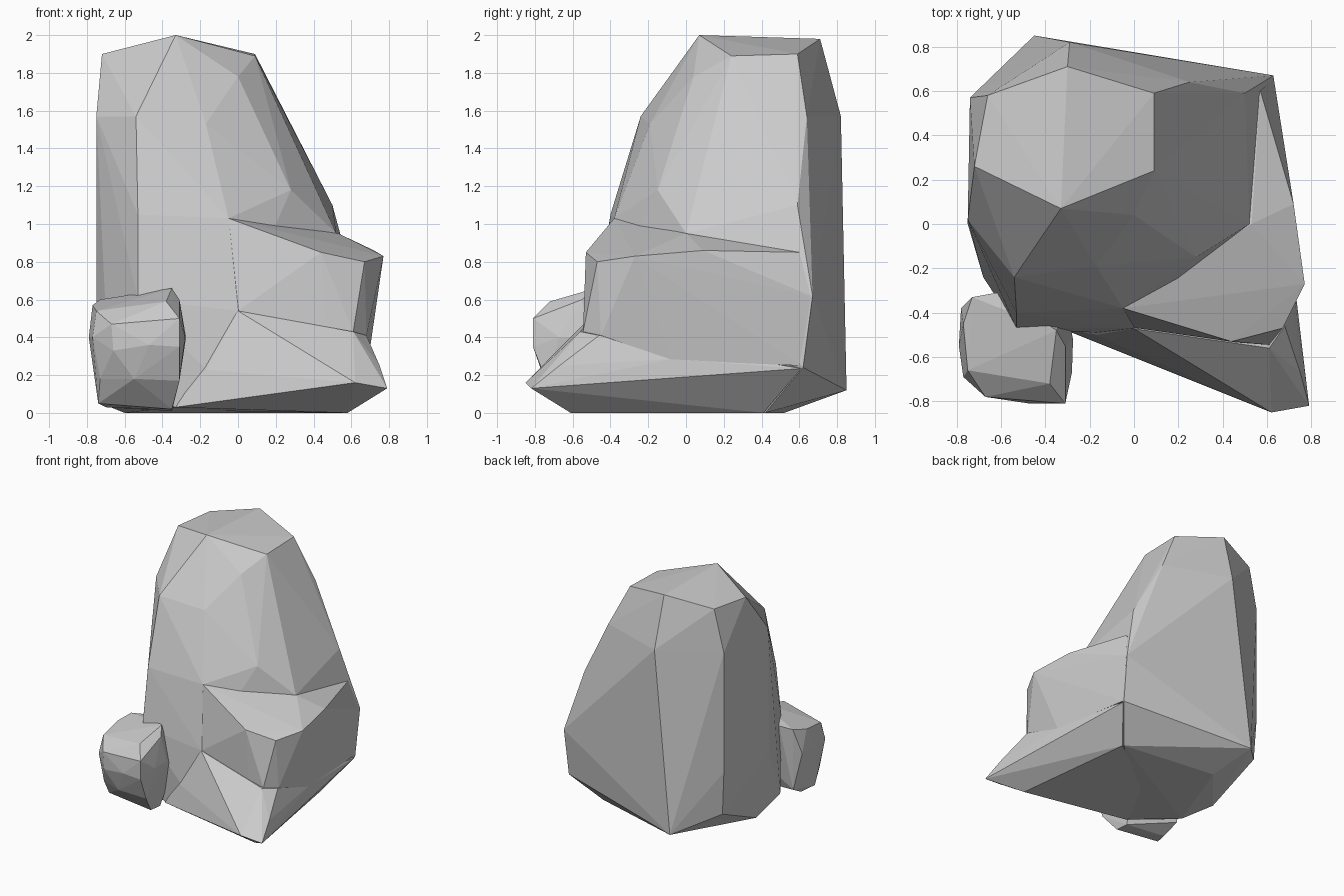
import bpy, bmesh, math


def hull(name, points):
    """Flat-faced stone block wrapped around a few corner points."""
    bm = bmesh.new()
    for p in points:
        bm.verts.new(p)
    bmesh.ops.convex_hull(bm, input=bm.verts[:])
    bmesh.ops.delete(bm, geom=[v for v in bm.verts if not v.link_faces], context='VERTS')
    bmesh.ops.recalc_face_normals(bm, faces=bm.faces[:])
    me = bpy.data.meshes.new(name)
    bm.to_mesh(me)
    bm.free()
    ob = bpy.data.objects.new(name, me)
    bpy.context.collection.objects.link(ob)
    return ob


def merge(target, other):
    """Fuse one block into another and discard it."""
    mod = target.modifiers.new("union", 'BOOLEAN')
    mod.operation, mod.solver, mod.object = 'UNION', 'EXACT', other
    bpy.context.view_layer.objects.active = target
    bpy.ops.object.modifier_apply(modifier=mod.name)
    bpy.data.objects.remove(other)


# Tall main stone: crown, shoulders, waist, base
tall_rock = hull("tall_rock", [
    (-.33, .07, 2), (.09, .24, 1.89), (.09, .59, 1.9), (-.3, .71, 1.98), (-.66, .58, 1.91), (-.72, .26, 1.9),
    (-.54, -.24, 1.57), (-.17, -.19, 1.53), (0, .04, 1.78), (.25, .64, 1.57),
    (-.29, .82, 1.57), (-.74, .57, 1.57), (-.75, .02, 1.57),
    (-.53, -.4, 1.05), (-.05, -.38, 1.03), (.28, -.15, 1.18), (.52, .0, .95), (.5, .59, 1.1),
    (-.53, -.47, .6), (0, -.47, .54), (.63, .67, .62), (-.4, .82, .6), (-.74, .57, .6), (-.75, 0, .55),
    (-.17, -.49, .23), (.62, .62, .24), (-.45, .85, .12), (-.72, .56, .25), (-.7, .1, .04), (-.68, -.24, .1),
    (-.52, -.42, .08), (-.6, -.15, 0), (-.33, -.46, .03), (.45, .42, 0), (-.35, .52, 0)])

# Ledge bulging out of the front right
ledge = hull("ledge", [
    (-.05, -.38, 1.03), (.44, -.53, .85), (.67, -.47, .8), (.77, -.27, .83), (.72, .09, .86),
    (.53, 0, .95), (.63, .66, .62), (.57, .6, .85),
    (0, -.468, .54), (.47, -.535, .44), (.61, -.545, .43), (.68, -.45, .41),
    (.69, -.08, .28), (.615, .61, .25), (.2, .2, .3)])

# Foot spur reaching forward at the base
foot = hull("foot", [
    (0, -.472, .54), (.47, -.54, .44), (.61, -.56, .43), (.68, -.46, .41),
    (.75, -.67, .25), (.79, -.82, .13), (.62, -.85, .16), (.35, -.72, .17), (-.17, -.5, .23),
    (.58, -.61, 0), (-.33, -.47, .03), (.72, -.5, .17), (.69, -.08, .285), (.62, .61, .235),
    (.46, .41, 0), (-.1, 0, .01)])

merge(tall_rock, ledge)
merge(tall_rock, foot)

# Small boulder leaning on the front left
small_boulder = hull("small_boulder", [
    (-.35, -.48, .66), (-.31, -.55, .6), (-.73, -.33, .6), (-.62, -.31, .61), (-.77, -.45, .57),
    (-.75, -.66, .54), (-.38, -.72, .59), (-.67, -.78, .47), (-.31, -.81, .5),
    (-.47, -.81, .36), (-.31, -.81, .35), (-.66, -.78, .33), (-.77, -.69, .4), (-.73, -.68, .18),
    (-.79, -.55, .4), (-.78, -.38, .4),
    (-.275, -.52, .4), (-.28, -.67, .4), (-.31, -.74, .17), (-.55, -.75, .18), (-.74, -.6, .05),
    (-.7, -.48, .03), (-.35, -.5, .01), (-.35, -.62, .02), (-.72, -.35, .1), (-.3, -.4, .3)])
